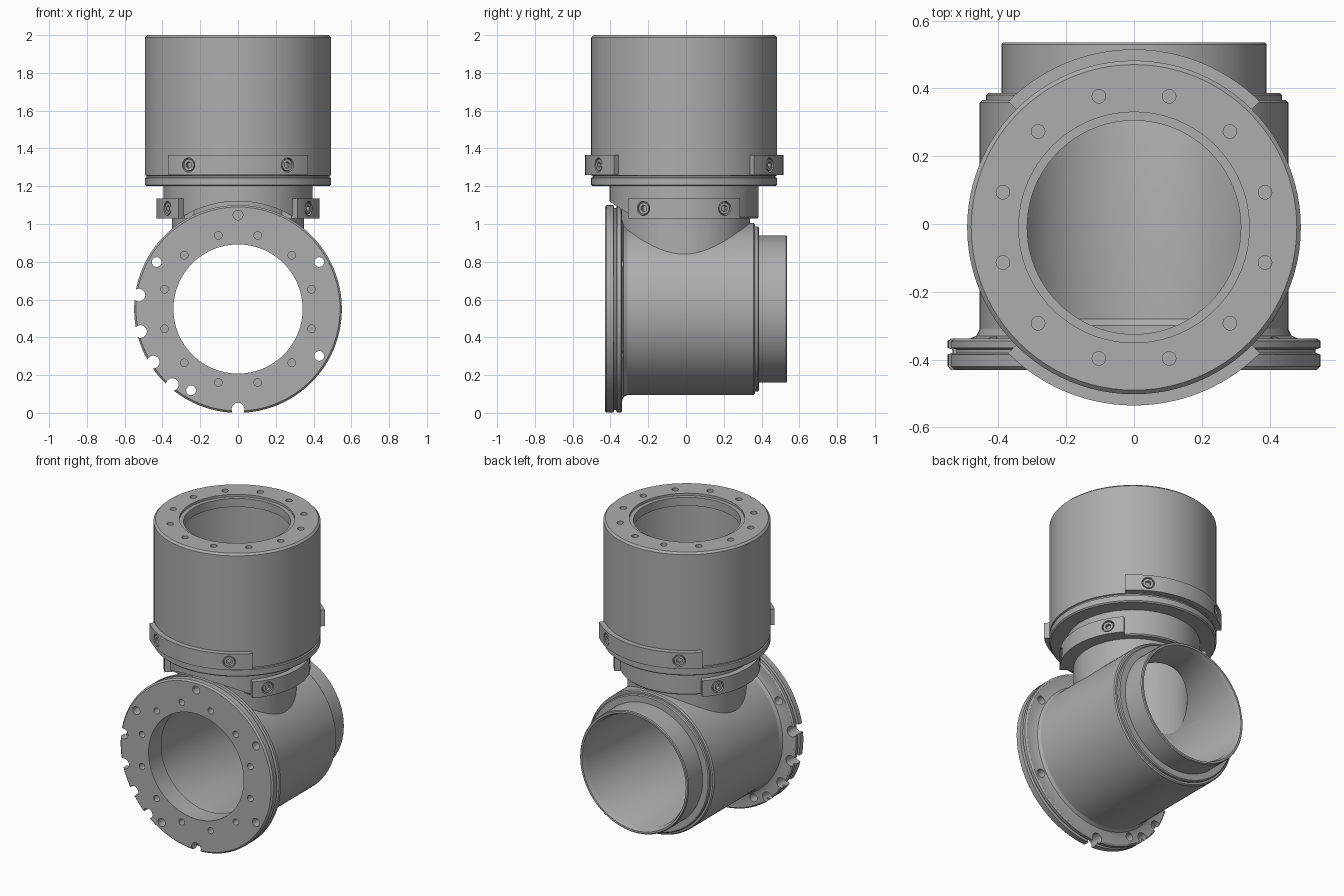
import bpy, bmesh
from math import radians, sin, cos, pi
from mathutils import Matrix, Vector

cube = bpy.data.objects.get("Cube")
if cube:
    bpy.data.objects.remove(cube, do_unlink=True)

steel = bpy.data.materials.new("machined_grey")
steel.use_nodes = True
GREY = (0.42, 0.42, 0.42, 1)
steel.diffuse_color = GREY
steel.node_tree.nodes["Principled BSDF"].inputs["Base Color"].default_value = GREY

PIPE_Z = 0.55      # height of the horizontal axis
TOWER_Y = -0.01    # offset of the vertical axis
PIPE = Matrix.Translation((0, 0, PIPE_Z)) @ Matrix.Rotation(-pi / 2, 4, 'X')
TOWER = Matrix.Translation((0, TOWER_Y, 0))


def finish(bm, name):
    bmesh.ops.recalc_face_normals(bm, faces=bm.faces)
    mesh = bpy.data.meshes.new(name)
    bm.to_mesh(mesh)
    bm.free()
    mesh.materials.append(steel)
    ob = bpy.data.objects.new(name, mesh)
    bpy.context.collection.objects.link(ob)
    return ob


def add_lathe(bm, profile, matrix, steps=96, angle=2 * pi):
    """Turn a (radius, height) profile about the local z axis."""
    part = bmesh.new()
    verts = [part.verts.new((r, 0, h)) for r, h in profile]
    edges = [part.edges.new(p) for p in zip(verts, verts[1:])]
    bmesh.ops.spin(part, geom=verts + edges, axis=(0, 0, 1), cent=(0, 0, 0),
                   angle=angle, steps=steps)
    bmesh.ops.remove_doubles(part, verts=part.verts, dist=1e-5)
    if angle < 6:
        bmesh.ops.holes_fill(part, edges=part.edges, sides=0)
    bmesh.ops.transform(part, matrix=matrix, verts=part.verts)
    temp = bpy.data.meshes.new("temp")
    part.to_mesh(temp)
    part.free()
    bm.from_mesh(temp)
    bpy.data.meshes.remove(temp)


def lathe(name, profile, matrix, closed=False):
    """Solid of revolution, or a hollow ring when closed."""
    bm = bmesh.new()
    if closed:
        points = profile + profile[:1]
    else:
        points = [(0, profile[0][1])] + profile + [(0, profile[-1][1])]
    add_lathe(bm, points, matrix)
    return finish(bm, name)


def pins(name, specs, steps=20):
    """Several plain cylinders: (matrix, radius, start, end)."""
    bm = bmesh.new()
    for m, r, a, b in specs:
        add_lathe(bm, [(0, a), (r, a), (r, b), (0, b)], m, steps)
    return finish(bm, name)


def combine(target, tool, operation='DIFFERENCE'):
    mod = target.modifiers.new("boolean", 'BOOLEAN')
    mod.object, mod.operation, mod.solver = tool, operation, 'EXACT'
    bpy.context.view_layer.objects.active = target
    bpy.ops.object.modifier_apply(modifier=mod.name)
    bpy.data.objects.remove(tool, do_unlink=True)


def polar(base, radius, degrees):
    a = radians(degrees)
    return base @ Matrix.Translation((radius * cos(a), -radius * sin(a), 0))


# Horizontal pipe with front flange and stepped rear spigot
valve_body = lathe("valve_body", [
    (0.54, -0.43), (0.55, -0.42), (0.55, -0.385), (0.535, -0.38),
    (0.535, -0.37), (0.55, -0.365), (0.55, -0.345), (0.54, -0.338),
    (0.485, -0.338), (0.465, -0.33), (0.455, -0.31), (0.455, 0.358),
    (0.448, 0.365), (0.436, 0.365), (0.436, 0.38), (0.43, 0.386),
    (0.39, 0.386), (0.39, 0.53), (0.385, 0.535)], PIPE)

# Neck collar, relieved around the flange
collar = lathe("collar", [(0.388, 1.03), (0.395, 1.037), (0.395, 1.21)], TOWER)
combine(collar, lathe("relief", [(0.57, -0.6), (0.57, -0.27)], PIPE))
neck = lathe("neck", [(0.35, 0.62), (0.35, 1.15)], TOWER)
combine(neck, collar, 'UNION')
combine(valve_body, neck, 'UNION')

# Bores through pipe and neck
combine(valve_body, lathe("pipe_bore", [
    (0.342, -0.6), (0.342, -0.3), (0.36, -0.28), (0.36, 0.5),
    (0.375, 0.54), (0.375, 0.6)], PIPE))
combine(valve_body, lathe("neck_bore", [(0.32, 0.6), (0.32, 1.4)], TOWER))

# Flange bolt holes, dowel holes and edge notches
holes = [(polar(PIPE, 0.403, 15 + 30 * i), 0.02, -0.5, -0.36) for i in range(12)]
holes += [(polar(PIPE, 0.497, d), 0.026, -0.5, -0.325) for d in (-30, 30, 90, 150, 240)]
holes += [(polar(PIPE, 0.53, d), 0.034, -0.5, -0.31) for d in (172, 193, 212, 229, 270)]
combine(valve_body, pins("flange_holes", holes))

# Tall housing with a top ring and a floor ring
housing = lathe("housing", [
    (0.34, 2.0), (0.48, 2.0), (0.492, 1.988), (0.492, 1.258), (0.484, 1.255),
    (0.484, 1.247), (0.492, 1.244), (0.492, 1.207), (0.485, 1.2), (0.32, 1.2),
    (0.32, 1.26), (0.46, 1.26), (0.46, 1.93), (0.315, 1.93), (0.315, 1.985),
    (0.34, 1.985)], TOWER, closed=True)
combine(housing, pins("top_holes", [
    (polar(TOWER, 0.4, 15 + 30 * i), 0.02, 1.9, 2.1) for i in range(12)]))


def clamp(name, facing, half, inner, outer, low, high):
    """Curved clamp plate with two recessed socket screws."""
    bm = bmesh.new()
    start = TOWER @ Matrix.Rotation(radians(facing - half), 4, 'Z')
    ring = [(inner, low), (outer, low), (outer, high), (inner, high), (inner, low)]
    add_lathe(bm, ring, start, 28, radians(2 * half))
    plate = finish(bm, name)
    mid = (low + high) / 2
    frames = []
    for turn in (-30, 30):
        spin = Matrix.Rotation(radians(facing + turn), 4, 'Z')
        frames.append(TOWER @ Matrix.Translation((0, 0, mid)) @ spin
                      @ Matrix.Rotation(pi / 2, 4, 'Y'))
    combine(plate, pins("recess", [(m, 0.038, outer - 0.03, outer + 0.05) for m in frames]))
    screws = pins(name + "_screws", [(m, 0.031, outer - 0.04, outer - 0.004) for m in frames])
    combine(screws, pins("sockets", [(m, 0.018, outer - 0.025, outer + 0.05)
                                     for m in frames], 6))


clamp("front_clamp", -90, 45, 0.485, 0.525, 1.26, 1.365)
clamp("rear_clamp", 90, 45, 0.485, 0.525, 1.26, 1.365)
clamp("left_clamp", 0, 43, 0.388, 0.432, 1.03, 1.135)
clamp("right_clamp", 180, 43, 0.388, 0.432, 1.03, 1.135)

# Smooth curved walls, keep machined edges crisp
bpy.ops.object.select_all(action='DESELECT')
for ob in bpy.context.collection.objects:
    if ob.type == 'MESH' and steel.name in ob.data.materials:
        ob.select_set(True)
        bpy.context.view_layer.objects.active = ob
bpy.ops.object.shade_smooth_by_angle(angle=radians(25))
